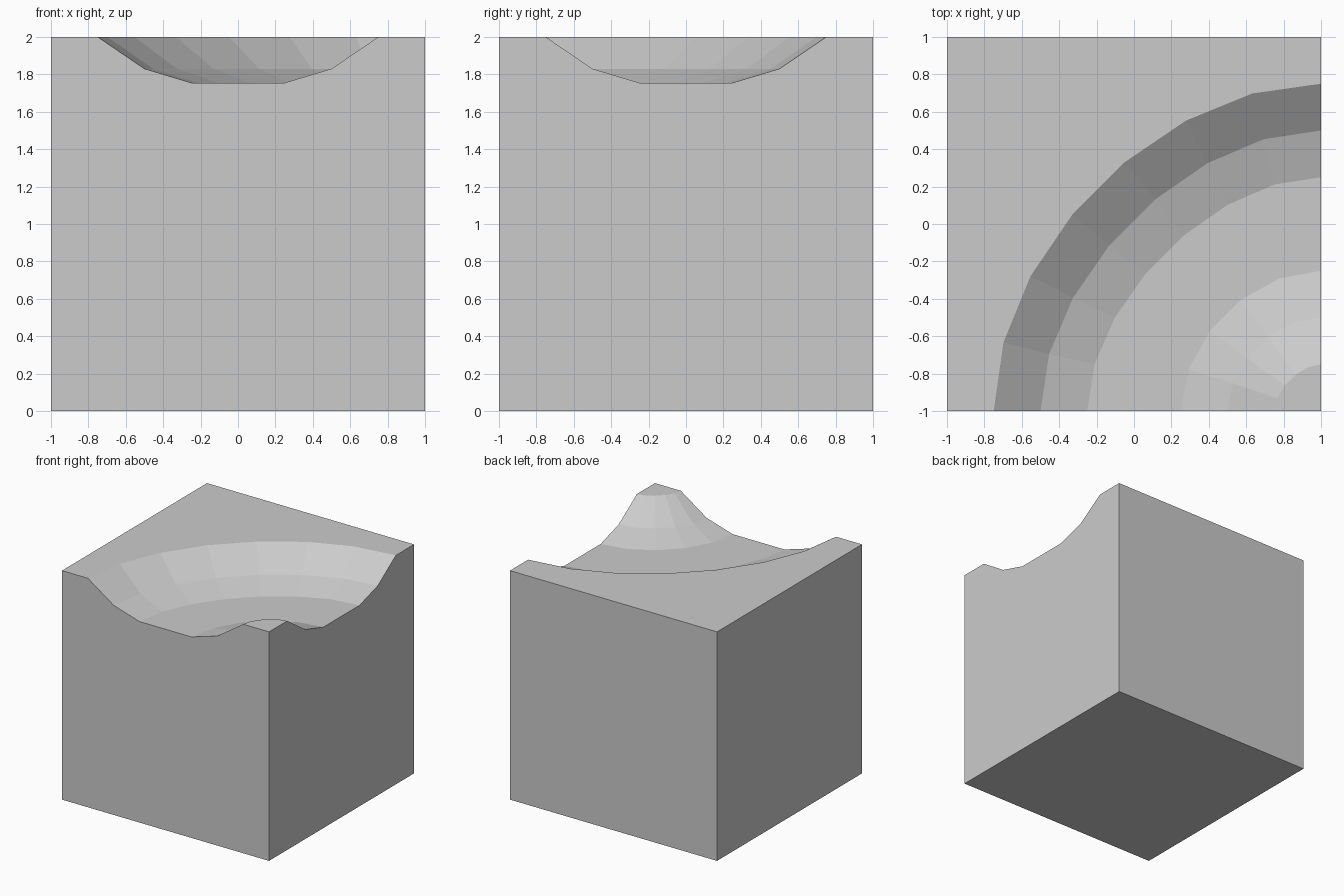
import bpy, bmesh

if "Cube" in bpy.data.objects:
    bpy.data.objects.remove(bpy.data.objects["Cube"])

# Groove rings swept round the front right corner: radius, height, segments, curve handle
RINGS = [(1.75, 2.0, 7, 0.49), (1.5, 1.83, 7, 0.47), (1.25, 1.755, 7, 0.46),
         (0.75, 1.755, 5, 0.505), (0.5, 1.83, 5, 0.5), (0.25, 2.0, 5, 0.45)]

bm = bmesh.new()


def ring(r, z, n, k):
    """Quarter curve from the front face to the right face."""
    verts = []
    for i in range(n + 1):
        t = i / n
        s = 1 - t
        a, b, c, d = s**3, 3 * s * s * t, 3 * s * t * t, t**3
        verts.append(bm.verts.new((1 - r * (a + b + k * c),
                                   -1 + r * (k * b + c + d), z)))
    return verts


rings = [ring(*spec) for spec in RINGS]
corners = [(-1, -1), (1, -1), (1, 1), (-1, 1)]
low = [bm.verts.new((x, y, 0)) for x, y in corners]
top = [bm.verts.new((x, y, 2)) for x, y in corners]

# Groove walls, with a flat floor joining the two ring densities
for a, b in zip(rings, rings[1:]):
    if len(a) == len(b):
        for i in range(len(a) - 1):
            bm.faces.new((a[i], a[i + 1], b[i + 1], b[i]))
    else:
        bm.faces.new(a + b[::-1])

# Remaining top surface and the small peak in the corner
bm.faces.new([top[0]] + rings[0] + [top[2], top[3]])
bm.faces.new(rings[-1] + [top[1]])

# Block sides: front and right carry the groove profile
bm.faces.new([low[0], low[1], top[1]] + [r[0] for r in rings[::-1]] + [top[0]])
bm.faces.new([low[1], low[2], top[2]] + [r[-1] for r in rings] + [top[1]])
bm.faces.new((low[2], low[3], top[3], top[2]))
bm.faces.new((low[3], low[0], top[0], top[3]))
bm.faces.new(low[::-1])

bmesh.ops.recalc_face_normals(bm, faces=bm.faces[:])
mesh = bpy.data.meshes.new("grooved_block")
bm.to_mesh(mesh)
bm.free()
bpy.context.collection.objects.link(bpy.data.objects.new("grooved_block", mesh))
